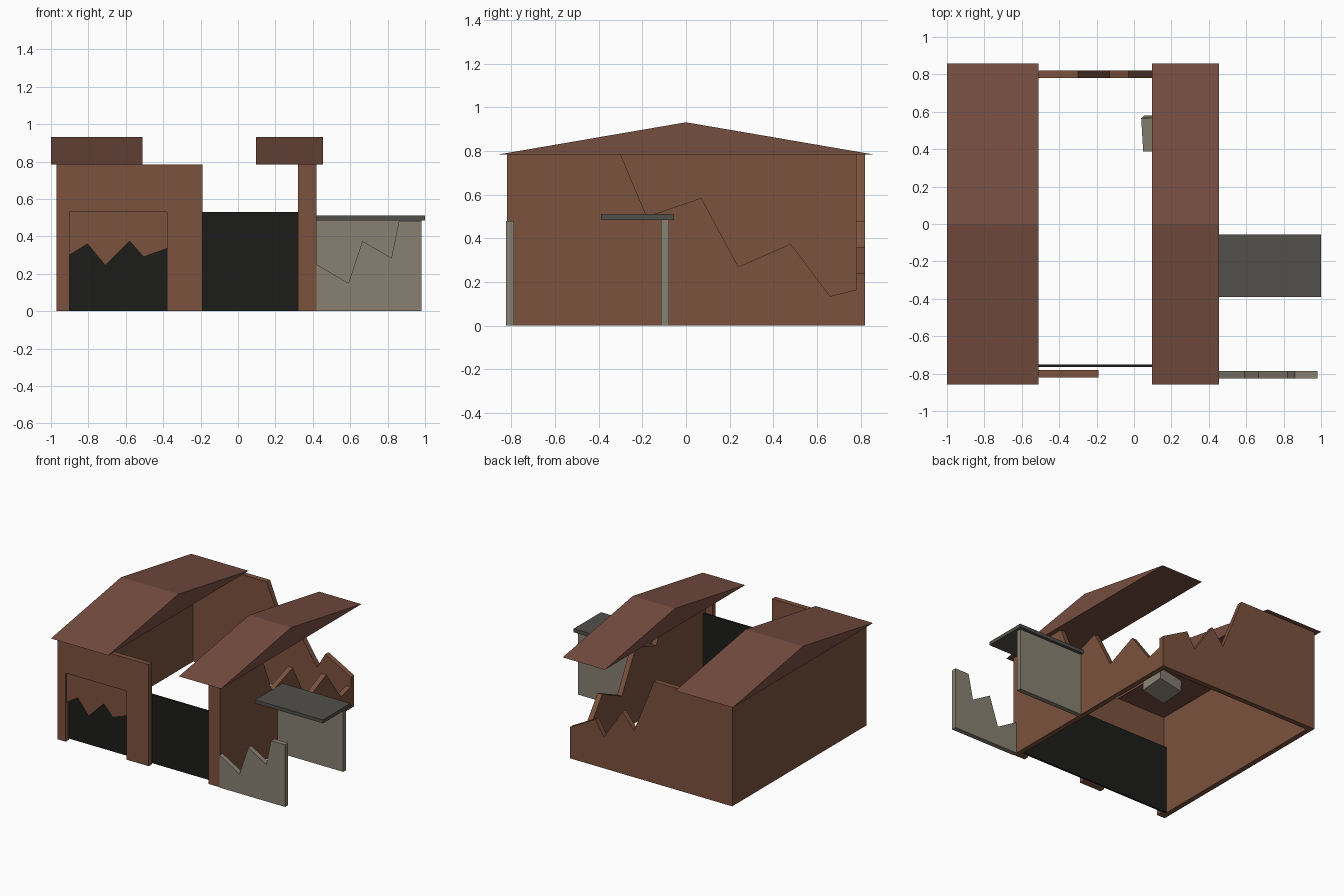
import bpy, bmesh
from mathutils import Matrix

if "Cube" in bpy.data.objects:
    bpy.data.objects.remove(bpy.data.objects["Cube"])


def material(name, rgb):
    m = bpy.data.materials.new(name)
    m.diffuse_color = (*rgb, 1)
    m.use_nodes = True
    m.node_tree.nodes["Principled BSDF"].inputs["Base Color"].default_value = m.diffuse_color
    return m


BRICK = material("brick", (0.20, 0.085, 0.047))
ROOF = material("roof_tile", (0.18, 0.075, 0.052))
STONE = material("stone", (0.25, 0.22, 0.17))
SLATE = material("slate", (0.085, 0.08, 0.07))
BLACK = material("dark_panel", (0.012, 0.012, 0.011))


def finish(name, bm, mat):
    bmesh.ops.recalc_face_normals(bm, faces=bm.faces[:])
    mesh = bpy.data.meshes.new(name)
    bm.to_mesh(mesh)
    bm.free()
    mesh.materials.append(mat)
    ob = bpy.data.objects.new(name, mesh)
    bpy.context.collection.objects.link(ob)
    return ob


def slab(name, profile, axis, start, end, mat):
    """Extrude a profile: (x, z) points along y, or (y, z) points along x."""
    bm = bmesh.new()
    if axis == "y":
        pts = [(a, start, z) for a, z in profile]
        step = (0, end - start, 0)
    else:
        pts = [(start, a, z) for a, z in profile]
        step = (end - start, 0, 0)
    face = bm.faces.new([bm.verts.new(p) for p in pts])
    ext = bmesh.ops.extrude_face_region(bm, geom=[face], use_keep_orig=True)
    moved = [v for v in ext["geom"] if isinstance(v, bmesh.types.BMVert)]
    bmesh.ops.translate(bm, verts=moved, vec=step)
    return finish(name, bm, mat)


def box(name, x, y, z, mat):
    return slab(name, [(x[0], z[0]), (x[1], z[0]), (x[1], z[1]), (x[0], z[1])],
                "y", y[0], y[1], mat)


H = 0.785
FRONT, BACK = (-0.82, -0.78), (0.78, 0.82)

# Front wall with doorway, and the corner pillar
slab("front_wall", [(-0.97, 0), (-0.90, 0), (-0.90, 0.53), (-0.38, 0.53),
                    (-0.38, 0), (-0.19, 0), (-0.19, H), (-0.97, H)],
     "y", *FRONT, BRICK)
box("front_pillar", (0.32, 0.42), FRONT, (0, H), BRICK)

# Broken door hanging in the doorway, dark panel behind both openings
slab("broken_door", [(-0.90, 0.53), (-0.90, 0.30), (-0.805, 0.36), (-0.71, 0.245),
                     (-0.58, 0.375), (-0.505, 0.29), (-0.38, 0.335), (-0.38, 0.53)],
     "y", -0.81, -0.785, BRICK)
box("dark_panel", (-0.93, 0.38), (-0.765, -0.75), (0, 0.53), BLACK)

# Side walls and the collapsed back wall
box("left_wall", (-0.97, -0.93), (-0.78, 0.78), (0, H), BRICK)
slab("right_wall", [(-0.78, 0), (0.78, 0), (0.78, 0.165), (0.66, 0.135), (0.48, 0.375),
                    (0.24, 0.27), (0.07, 0.585), (-0.18, 0.50), (-0.30, H), (-0.78, H)],
     "x", 0.38, 0.42, BRICK)
slab("back_wall", [(-0.97, 0), (0.42, 0), (0.42, 0.24), (0.20, 0.36), (0.13, 0.24),
                   (-0.03, 0.48), (-0.13, 0.36), (-0.30, H), (-0.97, H)],
     "y", *BACK, BRICK)

# Two remaining gable roof pieces
gable = [(-0.857, H), (0.857, H), (0, 0.932)]
slab("roof_left", gable, "x", -1.0, -0.51, ROOF)
slab("roof_right", gable, "x", 0.095, 0.455, ROOF)

# Stone annexe: broken front wall, rear wall and canopy
slab("annexe_front_wall", [(0.42, 0), (0.98, 0), (0.98, 0.48), (0.86, 0.48), (0.82, 0.285),
                           (0.665, 0.375), (0.59, 0.15), (0.42, 0.25)],
     "y", -0.825, -0.787, STONE)
box("annexe_rear_wall", (0.42, 0.98), (-0.115, -0.078), (0, 0.485), STONE)
box("annexe_canopy", (0.42, 1.0), (-0.39, -0.055), (0.485, 0.512), SLATE)

# Fallen rubble block, slightly tilted
bm = bmesh.new()
bmesh.ops.create_cube(bm, size=1)
bmesh.ops.scale(bm, verts=bm.verts[:], vec=(0.2, 0.18, 0.1))
bmesh.ops.rotate(bm, verts=bm.verts[:], cent=(0, 0, 0),
                 matrix=Matrix.Rotation(0.14, 3, "X") @ Matrix.Rotation(-0.15, 3, "Y")
                 @ Matrix.Rotation(0.06, 3, "Z"))
bmesh.ops.translate(bm, verts=bm.verts[:], vec=(0.15, 0.487, 0.085))
finish("rubble_block", bm, STONE)
